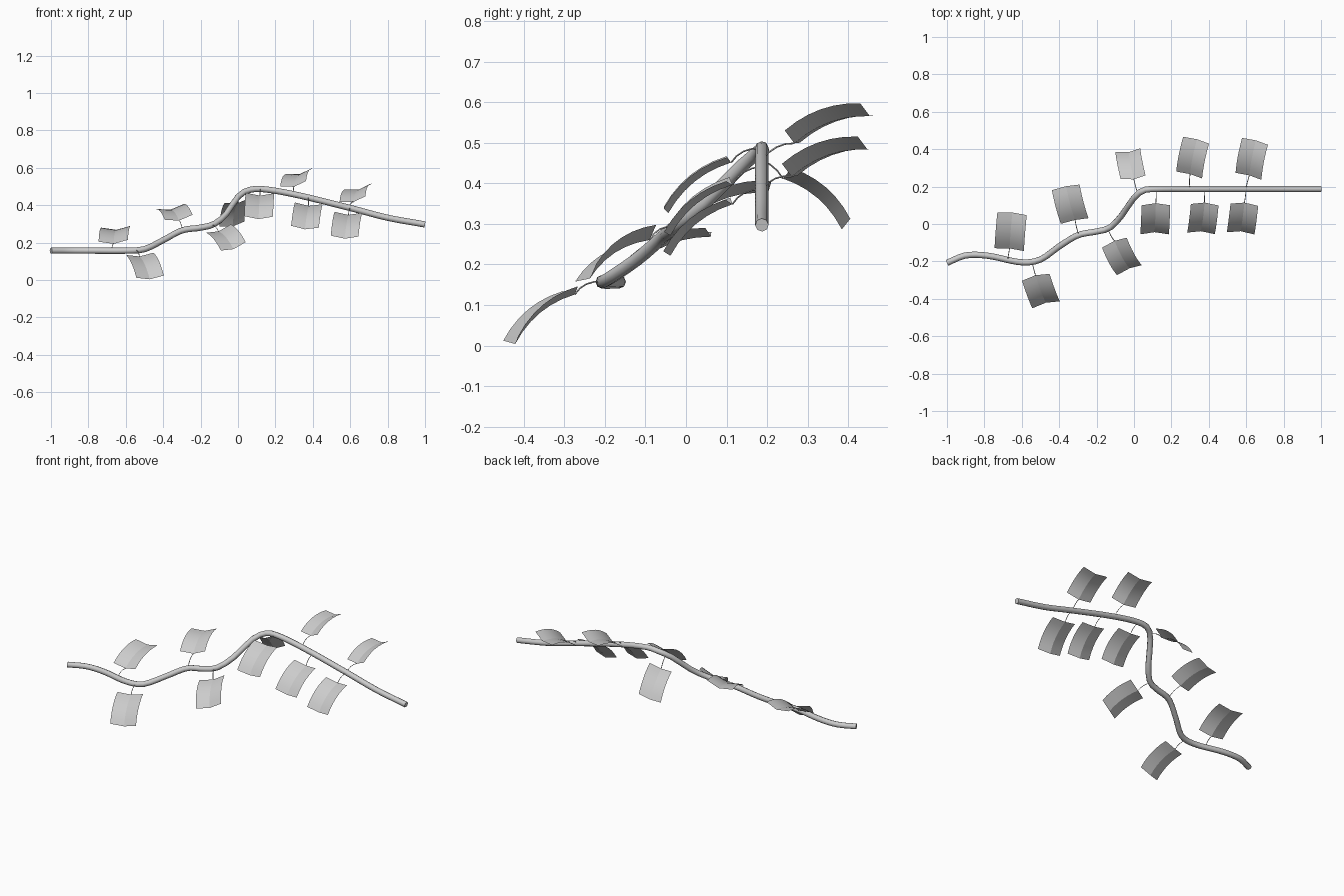
import bpy
from mathutils import Vector

if "Cube" in bpy.data.objects:
    bpy.data.objects.remove(bpy.data.objects["Cube"])

# Branch centre line (x, y, z)
PATH = [Vector(p) for p in [
    (-1, -.208, .157), (-.9, -.168, .157), (-.78, -.17, .157), (-.6, -.205, .157),
    (-.5, -.19, .165), (-.4, -.12, .213), (-.3, -.06, .265), (-.2, -.04, .28),
    (-.13, -.02, .298), (-.07, .04, .345), (0, .14, .445), (.05, .18, .478),
    (.12, .187, .487), (.3, .187, .458), (.6, .187, .385), (.8, .187, .333), (1, .187, .297)]]


def branch_point(x):
    """Smooth (Hermite) point on the branch at a given x."""
    n = len(PATH)
    i = max(k for k in range(n - 1) if PATH[k].x <= x)

    def slope(k):
        a, b = PATH[max(k - 1, 0)], PATH[min(k + 1, n - 1)]
        return (b - a) / (b.x - a.x)
    p, q = PATH[i], PATH[i + 1]
    h = q.x - p.x
    t = (x - p.x) / h
    r = ((2*t**3 - 3*t**2 + 1) * p + (t**3 - 2*t**2 + t) * h * slope(i)
         + (3*t**2 - 2*t**3) * q + (t**3 - t**2) * h * slope(i + 1))
    return Vector((x, r.y, r.z))


def tube(name, pts, radius, res):
    cu = bpy.data.curves.new(name, 'CURVE')
    cu.dimensions = '3D'
    cu.bevel_depth = radius
    cu.bevel_resolution = res
    cu.use_fill_caps = True
    sp = cu.splines.new('POLY')
    sp.points.add(len(pts) - 1)
    for s, p in zip(sp.points, pts):
        s.co = (*p, 1)
    sp.use_smooth = True
    ob = bpy.data.objects.new(name, cu)
    bpy.context.collection.objects.link(ob)
    # Turn into a mesh so shading can be set by angle
    bpy.ops.object.select_all(action='DESELECT')
    ob.select_set(True)
    bpy.context.view_layer.objects.active = ob
    bpy.ops.object.convert(target='MESH')
    bpy.ops.object.shade_smooth_by_angle(angle=1.0)


FOLD, ARCH, STEPS = .018, .02, 6


def leaf(i, root_x, base, tip, width):
    """Arched sheet folded along its midrib, on a thin stem."""
    b, t, w = Vector(base), Vector(tip), Vector(width)
    n = w.cross(t - b).normalized()
    if n.z < 0:
        n.negate()
    verts, faces = [], []
    for r in range(STEPS + 1):
        v = r / STEPS
        for u in (-.5, 0, .5):
            lift = ARCH * 4 * v * (1 - v) - FOLD * (1 - abs(2 * u))
            verts.append(b.lerp(t, v) + w * u + n * lift)
    for r in range(STEPS):
        for c in range(2):
            k = r * 3 + c
            f = (k, k + 1, k + 4, k + 3)
            faces.append(f if (t - b).cross(w).dot(n) < 0 else f[::-1])
    me = bpy.data.meshes.new(f"leaf_{i}")
    me.from_pydata(verts, [], faces)
    ob = bpy.data.objects.new(f"leaf_{i}", me)
    bpy.context.collection.objects.link(ob)
    bpy.ops.object.select_all(action='DESELECT')
    ob.select_set(True)
    bpy.context.view_layer.objects.active = ob
    bpy.ops.object.shade_smooth_by_angle(angle=.4)
    # Stem, bowed slightly upward
    a, e = branch_point(root_x), b - n * FOLD
    pts = [a.lerp(e, k / 4) + n * .012 * 4 * (k / 4) * (1 - k / 4) for k in range(5)]
    tube(f"stem_{i}", pts, .002, 0)


# Branch
tube("branch", [branch_point(-1 + 2 * k / 64) for k in range(65)], .0165, 2)

# Leaves: branch x, base centre, tip centre, width vector
LEAVES = [
    # back row
    (-.675, (-.667, -.137, .21), (-.652, .055, .285), (.157, -.015, .01)),
    (-.295, (-.317, .016, .335), (-.365, .196, .392), (.148, .03, .027)),
    (.02, (-.005, .25, .425), (-.033, .395, .30), (.133, .02, .025)),
    (.30, (.295, .262, .515), (.332, .448, .582), (.138, -.037, .03)),
    (.60, (.612, .255, .433), (.647, .442, .50), (.138, -.037, .03)),
    # front row
    (-.545, (-.525, -.285, .14), (-.47, -.432, .018), (.147, .037, .012)),
    (-.14, (-.105, -.10, .275), (-.025, -.247, .18), (.132, .053, .045)),
    (.12, (.117, .10, .465), (.11, -.055, .34), (.153, 0, -.003)),
    (.375, (.378, .103, .41), (.358, -.05, .285), (.148, -.008, -.01)),
    (.60, (.59, .103, .362), (.57, -.05, .235), (.148, -.012, -.005)),
]
for i, data in enumerate(LEAVES, 1):
    leaf(i, *data)
